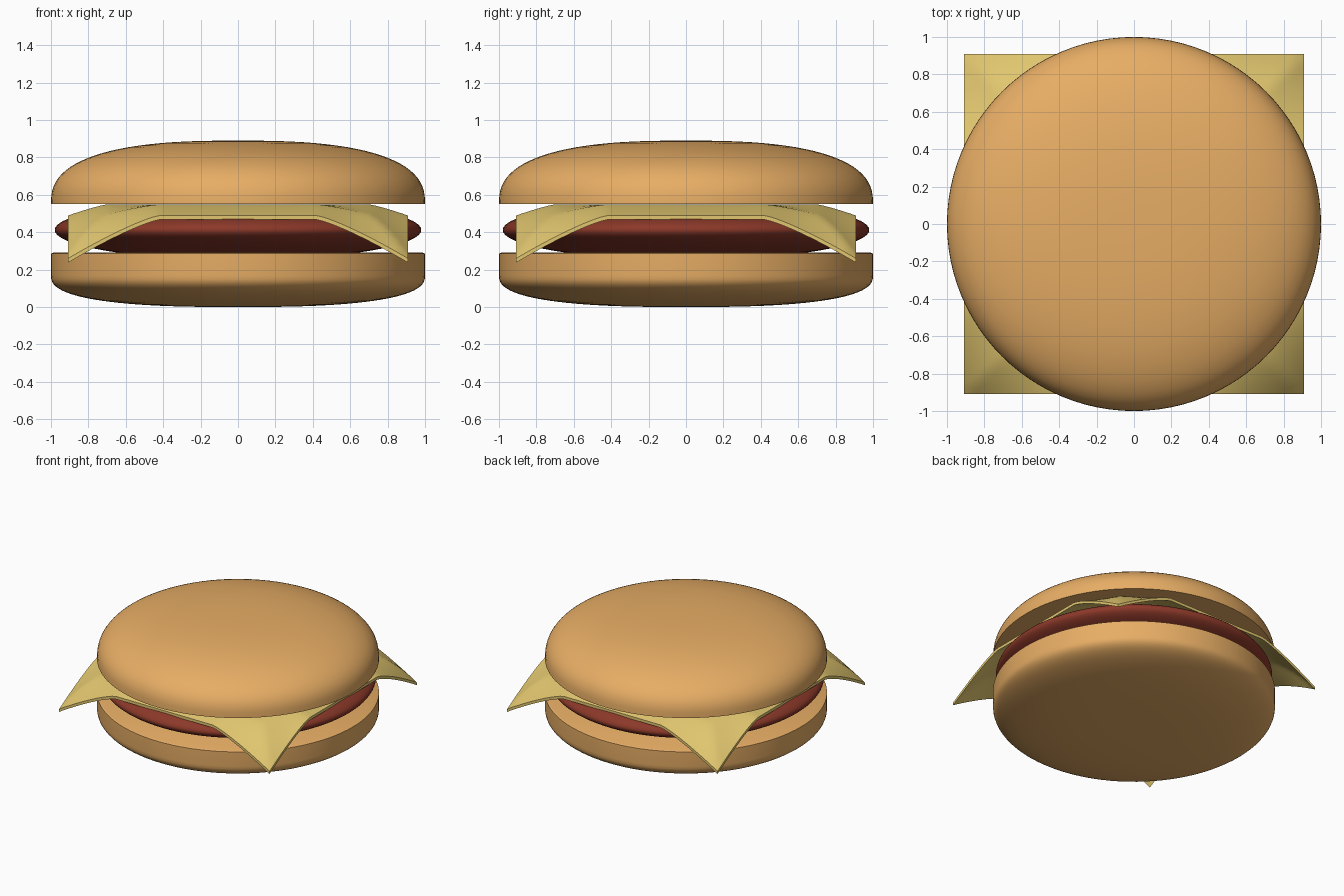
import bpy, bmesh
from math import sin, cos, pi, radians

if "Cube" in bpy.data.objects:
    bpy.data.objects.remove(bpy.data.objects["Cube"])


def material(name, rgb):
    m = bpy.data.materials.new(name)
    m.diffuse_color = (*rgb, 1)
    m.use_nodes = True
    m.node_tree.nodes["Principled BSDF"].inputs["Base Color"].default_value = m.diffuse_color
    return m


BUN = material("bun", (0.80, 0.42, 0.13))
MEAT = material("meat", (0.26, 0.04, 0.022))
CHEESE = material("cheese", (0.76, 0.57, 0.16))


def finish(bm, name, mat, angle=40):
    bmesh.ops.recalc_face_normals(bm, faces=bm.faces)
    mesh = bpy.data.meshes.new(name)
    bm.to_mesh(mesh)
    bm.free()
    mesh.materials.append(mat)
    ob = bpy.data.objects.new(name, mesh)
    bpy.context.collection.objects.link(ob)
    bpy.ops.object.select_all(action='DESELECT')
    bpy.context.view_layer.objects.active = ob
    ob.select_set(True)
    bpy.ops.object.shade_smooth_by_angle(angle=radians(angle))
    return ob


def lathe(name, profile, mat, segments=96):
    bm = bmesh.new()
    verts = [bm.verts.new((r, 0, z)) for r, z in profile]
    edges = [bm.edges.new(p) for p in zip(verts, verts[1:])]
    bmesh.ops.spin(bm, geom=verts + edges, cent=(0, 0, 0), axis=(0, 0, 1),
                   angle=2 * pi, steps=segments, use_merge=True)
    bmesh.ops.remove_doubles(bm, verts=bm.verts, dist=1e-5)
    return finish(bm, name, mat)


def dome(z, height, power=2.6, steps=24):
    """Superellipse arc from the rim (radius 1) to the axis."""
    pts = []
    for i in range(steps + 1):
        a = pi / 2 * i / steps
        r = 0 if i == steps else cos(a) ** (2 / power)
        pts.append((r, z + height * sin(a) ** (2 / power)))
    return pts


# Buns
lathe("top_bun", [(0, 0.55)] + dome(0.55, 0.34), BUN)
lathe("bottom_bun", [(0, 0.292), (0.985, 0.292), (1, 0.285)] + dome(0.17, -0.17), BUN)

# Patty: flattened ellipse of revolution
patty = [(0, 0.285)]
for i in range(-12, 13):
    a = i / 12 * 0.9
    patty.append((0.98 * cos(a), 0.412 + 0.16 * sin(a)))
lathe("patty", patty + [(0, 0.535)], MEAT)


# Cheese slice: square sheet with drooping edges and corners
def droop(x, y):
    m, n = max(abs(x), abs(y)), min(abs(x), abs(y))
    edge = max(0, (m - 0.7) / 0.21)
    corner = max(0, (n - 0.42) / 0.49)
    return 0.06 * edge ** 1.2 + 0.23 * corner ** 1.25 * (m / 0.91) ** 3


bm = bmesh.new()
bmesh.ops.create_grid(bm, x_segments=52, y_segments=52, size=0.91)
for v in bm.verts:
    v.co.z = 0.549 - droop(v.co.x, v.co.y)
top = bm.faces[:]
lower = bmesh.ops.extrude_face_region(bm, geom=top, use_keep_orig=True)
for v in lower["geom"]:
    if isinstance(v, bmesh.types.BMVert):
        v.co.z -= 0.022
finish(bm, "cheese_slice", CHEESE)
